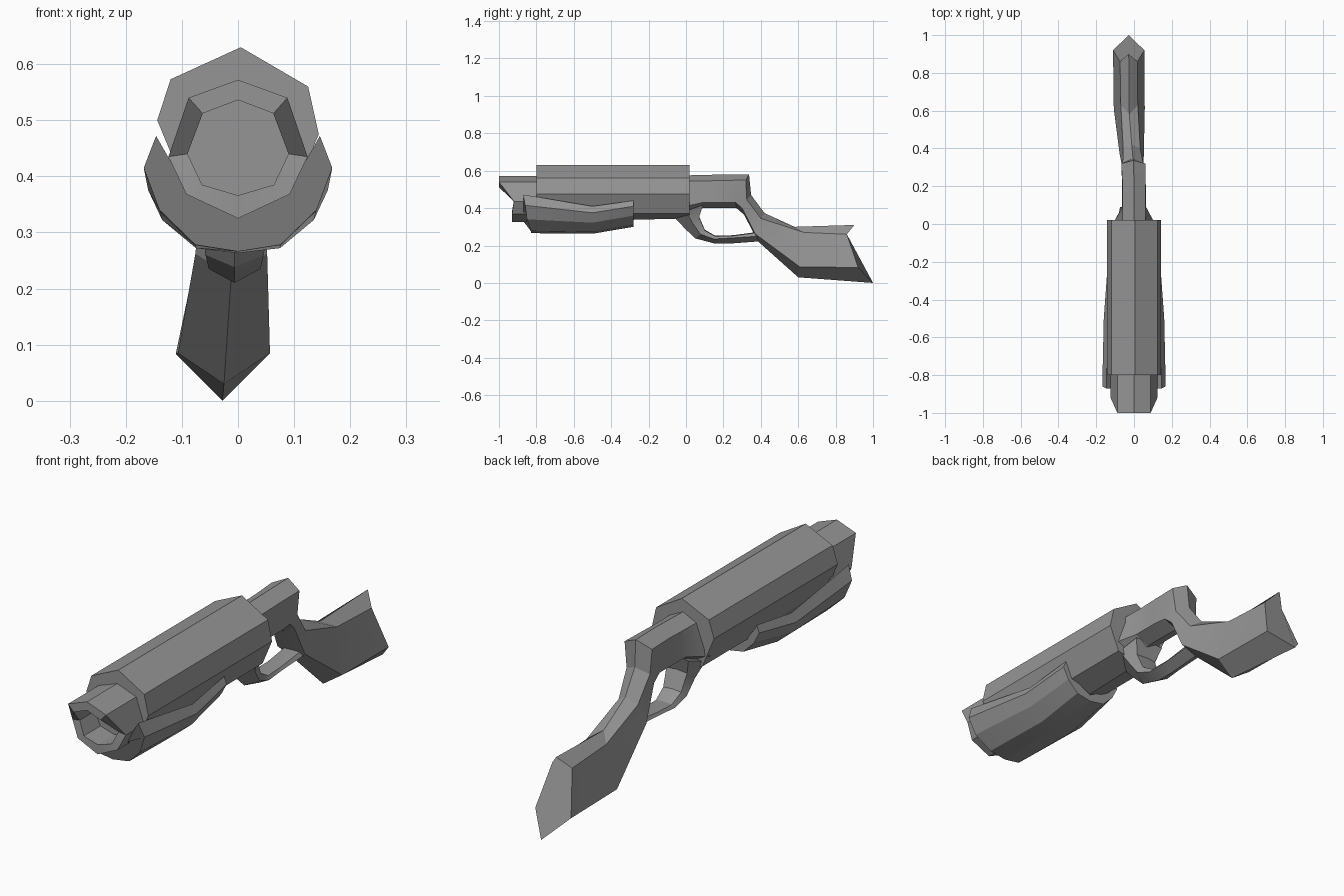
import bpy, bmesh

if "Cube" in bpy.data.objects:
    bpy.data.objects.remove(bpy.data.objects["Cube"], do_unlink=True)

GREY = (0.3, 0.3, 0.3, 1)
mat = bpy.data.materials.new("gunmetal grey")
mat.use_nodes = True
mat.diffuse_color = GREY
mat.node_tree.nodes["Principled BSDF"].inputs["Base Color"].default_value = GREY


def mirrored(half, dx=0.0):
    """Close a half section (top centre ... bottom centre) by mirroring it in x."""
    other = [(-x, y, z) for x, y, z in half[-2:0:-1]]
    return [(x + dx, y, z) for x, y, z in half + other]


def loft(name, rings, smooth=15):
    """Skin a list of closed rings and cap both ends."""
    bm = bmesh.new()
    rows = [[bm.verts.new(p) for p in ring] for ring in rings]
    n = len(rows[0])
    for a, b in zip(rows, rows[1:]):
        for i in range(n):
            j = (i + 1) % n
            bm.faces.new((a[i], a[j], b[j], b[i]))
    bm.faces.new(rows[0][::-1])
    bm.faces.new(rows[-1])
    bmesh.ops.recalc_face_normals(bm, faces=bm.faces)
    mesh = bpy.data.meshes.new(name)
    bm.to_mesh(mesh)
    bm.free()
    mesh.materials.append(mat)
    obj = bpy.data.objects.new(name, mesh)
    bpy.context.collection.objects.link(obj)
    bpy.ops.object.select_all(action='DESELECT')
    obj.select_set(True)
    bpy.context.view_layer.objects.active = obj
    bpy.ops.object.shade_smooth_by_angle(angle=smooth * 3.14159 / 180)
    return obj


# Barrel shroud: slightly lopsided octagonal prism
outline = [(0.005, .63), (.125, .56), (.144, .475), (.1, .37),
           (-.003, .325), (-.09, .37), (-.144, .5), (-.12, .573)]
loft("barrel_shroud", [[(x, -.80, z) for x, z in outline],
                       [(x, .02, max(z, .345)) for x, z in outline]])

# Muzzle: hollow octagon whose upper lip reaches further forward
outer = [(0, -1, .572), (.088, -1, .54), (.124, -.92, .435), (.092, -.93, .368), (0, -.93, .325)]
inner = [(0, -1, .536), (.063, -1, .512), (.09, -.92, .44), (.064, -.93, .385), (0, -.93, .366)]


def at_y(pts, y):
    return [(x, y, z) for x, _, z in pts]


loft("muzzle", [mirrored(r) for r in
                (at_y(outer, -.78), outer, inner, at_y(inner, -.82))])

# Pump grip: half shell wrapped under the barrel
bore = [(0, .33), (.088, .375), (.122, .43)]
shells = [
    ((-.87, -.86, -.85, -.83, -.83),
     [(.146, .472), (.168, .415), (.14, .34), (.076, .278), (0, .266)]),
    ((-.5,) * 5,
     [(.14, .41), (.16, .375), (.135, .322), (.075, .272), (0, .263)]),
    ((-.28,) * 5,
     [(.132, .44), (.144, .41), (.118, .36), (.07, .312), (0, .30)]),
]
rings = []
for ys, pts in shells:
    out = [(x, y, z) for y, (x, z) in zip(ys, pts)]
    top = pts[0][1]
    inn = [(x, ys[0], min(z, top - .02)) for x, z in bore]
    left = [(-x, y, z) for x, y, z in out[-2::-1]]
    right_in = [(-x, y, z) for x, y, z in inn[:0:-1]]
    rings.append(out + left + right_in + inn)
loft("pump_grip", rings)

# Receiver, wrist and butt: six-sided sections
# (x offset, top y z, upper side x y z, lower side x y z, bottom y z)
sections = [
    (0, (0, .575), (.062, 0, .545), (.112, 0, .41), (0, .35)),
    (0, (.09, .577), (.06, .09, .545), (.064, .09, .43), (.09, .40)),
    (0, (.20, .58), (.06, .20, .548), (.063, .20, .43), (.20, .40)),
    (-.003, (.337, .58), (.064, .32, .55), (.06, .265, .43), (.27, .40)),
    (-.006, (.348, .47), (.054, .325, .445), (.056, .30, .40), (.31, .365)),
    (-.012, (.42, .373), (.045, .40, .345), (.064, .37, .262), (.385, .222)),
    (-.025, (.58, .30), (.045, .63, .27), (.082, .61, .085), (.60, .03)),
    (-.028, (.90, .31), (.046, .86, .26), (.083, .92, .083), (1.0, 0)),
]
rings = [mirrored([(0, *t), u, l, (0, *b)], dx) for dx, t, u, l, b in sections]
loft("receiver_and_stock", rings, 20)

# Trigger guard: keeled strap (half width, inner y z, side y z, outer y z)
guard = [
    (.085, (.09, .42), (.0, .385), (-.065, .352)),
    (.06, (.07, .355), (.035, .32), (.0, .285)),
    (.052, (.10, .285), (.078, .26), (.05, .238)),
    (.046, (.155, .253), (.15, .235), (.155, .21)),
    (.042, (.25, .255), (.24, .24), (.23, .21)),
    (.045, (.40, .275), (.39, .25), (.39, .222)),
]
rings = [mirrored([(0, *i), (w * .8, i[0], i[1] - .004), (w, *s), (0, *o)], -.006)
         for w, i, s, o in guard]
loft("trigger_guard", rings, 20)
